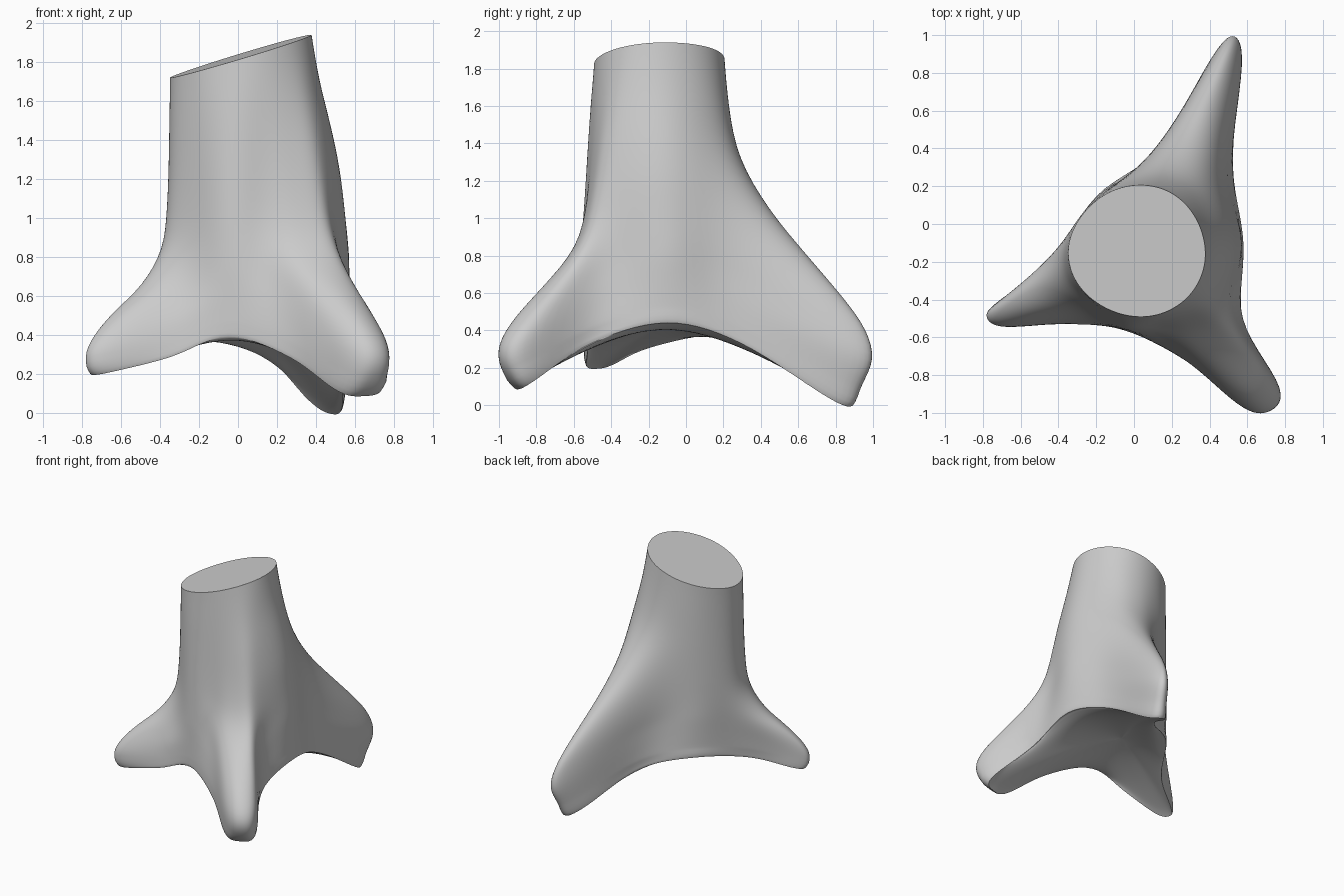
import bpy, bmesh, math
from mathutils import Vector

if "Cube" in bpy.data.objects:
    bpy.data.objects.remove(bpy.data.objects["Cube"])

# Amount of flare (0 = trunk rim, 1 = widest outline) against height
FLARE = {
    'back': [(1.86, 0), (1.4, .07), (1.1, .27), (.85, .52), (.6, .78), (.4, .94), (.28, 1), (.2, .96), (0, .85)],
    'left': [(1.75, 0), (1.1, .02), (.85, .09), (.7, .25), (.6, .46), (.45, .83), (.3, 1), (.2, .93)],
    'front': [(1.86, 0), (1.4, .07), (1.1, .13), (.85, .25), (.6, .62), (.4, .94), (.28, 1), (.18, .95), (.09, .82)],
    'web': [(1.86, 0), (1.55, .53), (1.25, .88), (.95, 1), (.3, 1)],
}
# Columns: rim angle, outline x, y, bottom edge z, leg, leg weight
COLUMNS = [
    (0, .58, -.10, .45, 'web', 0),
    (27, .525, .30, .34, 'back', .6),
    (50, .58, .86, .04, 'back', .92),
    (66, .53, 1.02, .0, 'back', 1),
    (82, .40, .87, .07, 'back', 1),
    (103, .145, .40, .29, 'back', 1),
    (130, -.20, .15, .38, 'web', 0),
    (161, -.44, -.205, .31, 'left', 1),
    (179, -.72, -.41, .22, 'left', 1),
    (194, -.79, -.49, .20, 'left', 1),
    (209, -.70, -.55, .21, 'left', 1),
    (232, -.35, -.53, .29, 'left', 1),
    (260, -.05, -.56, .40, 'web', 0),
    (281, .27, -.72, .29, 'front', 1),
    (296, .56, -.97, .12, 'front', 1),
    (310, .715, -1.01, .09, 'front', .96),
    (323, .79, -.88, .13, 'front', .85),
    (340, .575, -.51, .34, 'front', .55),
]
ROWS = [0, .15, .3, .45, .58, .7, .79, .87, .94, 1]
UNDER = [.04, .15, .35, .6, .82, 1]
CENTRE = Vector((.04, -.1, .415))


def flare(name, z):
    tab = FLARE[name]
    if z >= tab[0][0]:
        return tab[0][1]
    for (z0, f0), (z1, f1) in zip(tab, tab[1:]):
        if z >= z1:
            return f0 + (f1 - f0) * (z0 - z) / (z0 - z1)
    return tab[-1][1]


def spline(pts, n, closed):
    """Smooth curve through the points, n steps per span."""
    m, out = len(pts), []
    get = (lambda i: pts[i % m]) if closed else (lambda i: pts[min(max(i, 0), m - 1)])
    for i in range(m if closed else m - 1):
        a, b, c, d = (get(i + k) for k in (-1, 0, 1, 2))
        for k in range(n):
            t = k / n
            out.append(.5 * (2 * b + (c - a) * t + (2 * a - 5 * b + 4 * c - d) * t * t
                             + (3 * b - a - 3 * c + d) * t ** 3))
    if not closed:
        out.append(pts[-1].copy())
    return out


def relax(ring, times):
    """Even out a closed ring of points."""
    for _ in range(times):
        m = len(ring)
        ring = [.5 * ring[i] + .25 * (ring[i - 1] + ring[(i + 1) % m]) for i in range(m)]
    return ring


def column(angle, x, y, edge, leg, w):
    """Control points from the rim, down the side, then under to the centre."""
    a = math.radians(angle)
    rx, ry = .018 + .372 * math.cos(a), -.143 + .358 * math.sin(a)
    top = 1.83 + .302 * (rx - .015) + .04 * (ry + .145)
    pts = []
    for t in ROWS:
        z = top + (edge - top) * t
        f = 0 if t == 0 else w * flare(leg, z) + (1 - w) * flare('web', z)
        pts.append(Vector((rx + (x - rx) * f, ry + (y - ry) * f, z)))
    e = pts[-1]
    for s in UNDER:
        p = e.lerp(CENTRE, s)
        p.z = e.z + (CENTRE.z - e.z) * (1 - (1 - s) ** 1.6)
        pts.append(p)
    return spline(pts, 4, False)


# Trunk with three flared roots and an arched underside
cols = [column(*c) for c in COLUMNS]
rings = [spline(list(r), 7, True) for r in zip(*cols)]
rings = [relax(r, max(2, 40 - int(k * 1.7)) if k < 36 else 2 if k < 40 else min(50, 6 * (k - 39)))
         for k, r in enumerate(rings)]
bm = bmesh.new()
grid = [[bm.verts.new(p) for p in r] for r in rings[:-1]]
n = len(grid[0])
for r0, r1 in zip(grid, grid[1:]):
    for i in range(n):
        j = (i + 1) % n
        bm.faces.new((r0[i], r1[i], r1[j], r0[j]))
# Close the middle of the underside
pole = bm.verts.new(CENTRE)
for i in range(n):
    bm.faces.new((grid[-1][i], pole, grid[-1][(i + 1) % n]))
# Soften the sides, then the underside, keeping the rim and bottom edge
for part, times in ((grid[1:34], 6), (grid[39:], 12)):
    verts = [v for r in part for v in r]
    for _ in range(times):
        bmesh.ops.smooth_vert(bm, verts=verts, factor=.5, use_axis_x=True, use_axis_y=True, use_axis_z=True)
# Slanted flat cut on top
bm.faces.new(grid[0])
bmesh.ops.recalc_face_normals(bm, faces=bm.faces)
mesh = bpy.data.meshes.new("stump")
bm.to_mesh(mesh)
bm.free()
stump = bpy.data.objects.new("stump", mesh)
bpy.context.collection.objects.link(stump)
bpy.context.view_layer.objects.active = stump
stump.select_set(True)
bpy.ops.object.shade_smooth_by_angle(angle=math.radians(50))
